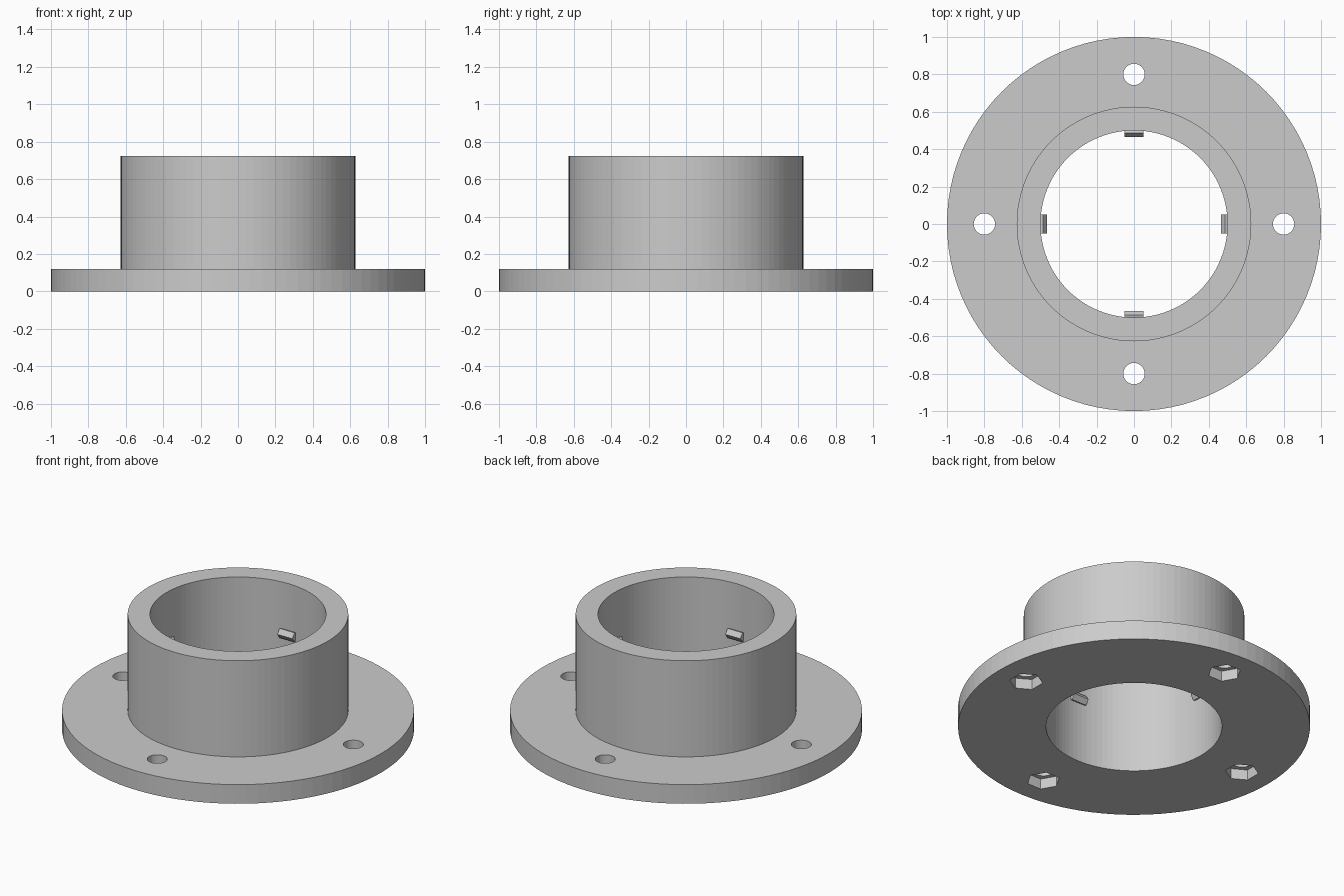
import bpy, bmesh
from math import cos, sin, pi, tau
from mathutils import Matrix, Vector

SIDES = 96
FLANGE_R, HUB_R, BORE_R = 1.0, 0.627, 0.5
FLANGE_H, HUB_TOP = 0.12, 0.723
BOLT_CIRCLE = 0.8

default = bpy.data.objects.get("Cube")
if default:
    bpy.data.objects.remove(default, do_unlink=True)

grey = bpy.data.materials.new("light_grey")
grey.use_nodes = True
colour = (0.6, 0.6, 0.6, 1)
grey.diffuse_color = colour
grey.node_tree.nodes["Principled BSDF"].inputs["Base Color"].default_value = colour


def finish(bm, name):
    bmesh.ops.recalc_face_normals(bm, faces=bm.faces)
    mesh = bpy.data.meshes.new(name)
    bm.to_mesh(mesh)
    bm.free()
    mesh.materials.append(grey)
    obj = bpy.data.objects.new(name, mesh)
    bpy.context.collection.objects.link(obj)
    return obj


def add_prism(bm, sides, radius, low, high, matrix, turn=0.0):
    """Regular prism along local z, its first corner at angle turn."""
    rings = []
    for z in (low, high):
        rings.append([bm.verts.new(matrix @ Vector((
            radius * cos(turn + tau * i / sides),
            radius * sin(turn + tau * i / sides), z))) for i in range(sides)])
    bm.faces.new(rings[0])
    bm.faces.new(rings[1])
    for i in range(sides):
        j = (i + 1) % sides
        bm.faces.new((rings[0][i], rings[0][j], rings[1][j], rings[1][i]))


def lathe(name, profile):
    bm = bmesh.new()
    rings = [[bm.verts.new((r * cos(tau * i / SIDES), r * sin(tau * i / SIDES), z))
              for i in range(SIDES)] for r, z in profile]
    for k, ring in enumerate(rings):
        above = rings[(k + 1) % len(rings)]
        for i in range(SIDES):
            j = (i + 1) % SIDES
            bm.faces.new((ring[i], ring[j], above[j], above[i]))
    return finish(bm, name)


quarter_turns = [Matrix.Rotation(i * pi / 2, 4, "Z") for i in range(4)]

# Flange and hub in one turned body
body = lathe("flanged_hub", [
    (BORE_R, 0), (FLANGE_R, 0), (FLANGE_R, FLANGE_H),
    (HUB_R, FLANGE_H), (HUB_R, HUB_TOP), (BORE_R, HUB_TOP)])

# Bolt holes, and hexagonal nut pockets on the underside
for name, sides, radius, top, turn in (
        ("bolt_hole_cutter", 32, 0.057, 0.3, 0.0),
        ("nut_pocket_cutter", 6, 0.095, 0.065, pi / 6)):
    bm = bmesh.new()
    for q in quarter_turns:
        add_prism(bm, sides, radius, -0.1, top,
                  q @ Matrix.Translation((BOLT_CIRCLE, 0, 0)), turn)
    cutter = finish(bm, name)
    cutter.hide_render = True
    mod = body.modifiers.new(name, "BOOLEAN")
    mod.operation = "DIFFERENCE"
    mod.solver = "EXACT"
    mod.object = cutter
    bpy.context.view_layer.objects.active = body
    bpy.ops.object.modifier_apply(modifier=mod.name)
    bpy.data.objects.remove(cutter, do_unlink=True)

# Five-sided locking pegs lying across the bore wall, one corner inward
for name, q in zip(("left", "back", "right", "front"), quarter_turns):
    bm = bmesh.new()
    lie_down = Matrix.Translation((0.495, 0, 0.405)) @ Matrix.Rotation(pi / 2, 4, "X")
    add_prism(bm, 5, 0.031, -0.052, 0.052, q @ lie_down, pi)
    finish(bm, name + "_locking_peg")
